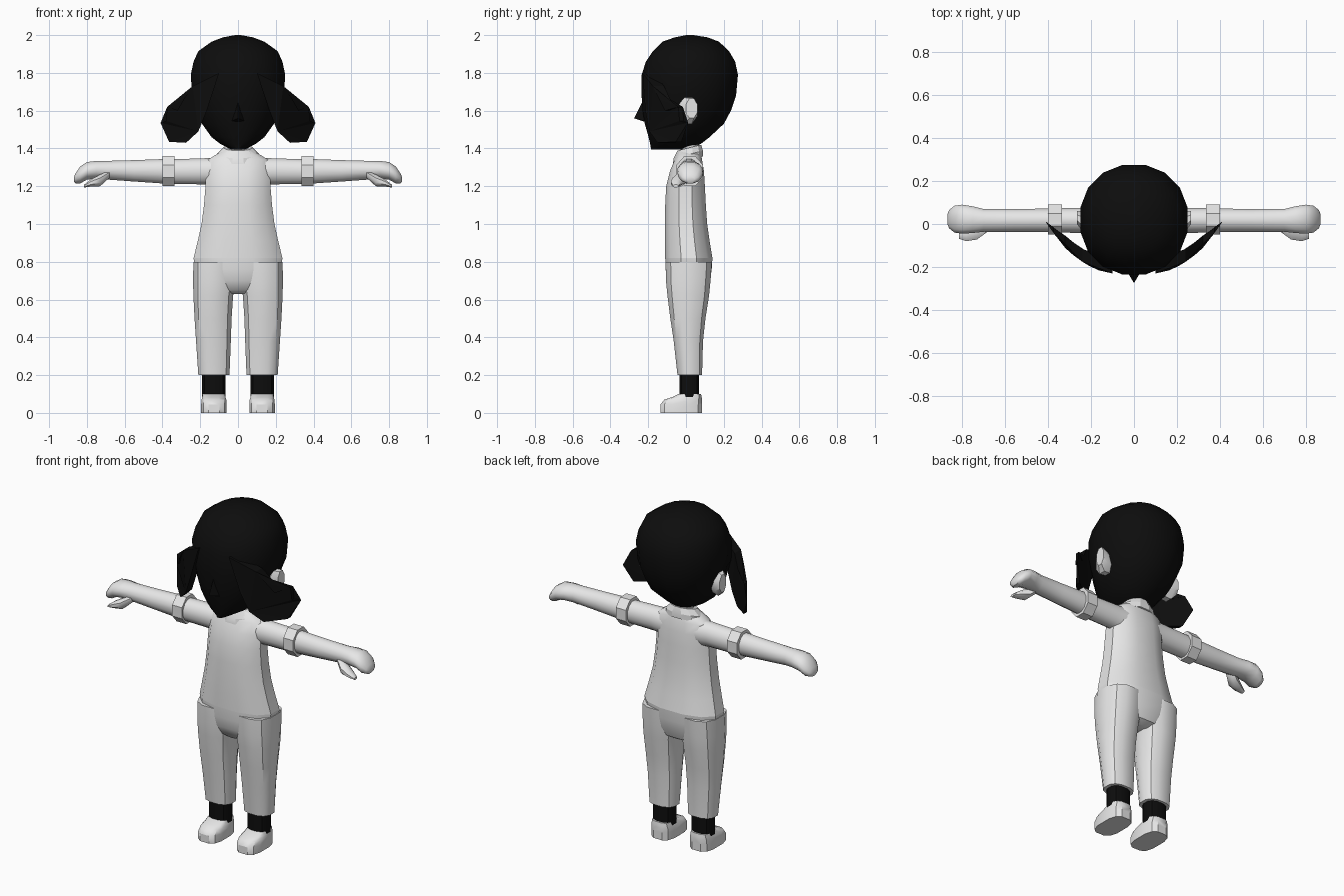
import bpy, bmesh, math
from mathutils import Vector

if "Cube" in bpy.data.objects:
    bpy.data.objects.remove(bpy.data.objects["Cube"])


def material(name, rgb):
    m = bpy.data.materials.new(name)
    m.diffuse_color = (*rgb, 1)
    m.use_nodes = True
    m.node_tree.nodes["Principled BSDF"].inputs["Base Color"].default_value = m.diffuse_color
    return m


GREY = material("light grey", (0.8, 0.8, 0.8))
BLACK = material("black", (0.004, 0.004, 0.004))


def finish(name, bm, mat, mirror=False, angle=35):
    bmesh.ops.recalc_face_normals(bm, faces=bm.faces[:])
    me = bpy.data.meshes.new(name)
    bm.to_mesh(me)
    bm.free()
    me.materials.append(mat)
    ob = bpy.data.objects.new(name, me)
    bpy.context.collection.objects.link(ob)
    if mirror:
        ob.modifiers.new("mirror", "MIRROR").use_mirror_merge = False
    bpy.ops.object.select_all(action="DESELECT")
    bpy.context.view_layer.objects.active = ob
    ob.select_set(True)
    if angle:
        bpy.ops.object.shade_smooth_by_angle(angle=math.radians(angle))
    return ob


def loft(name, sections, mat, axis="z", n=12, power=1.0, tilt=0.0, **kw):
    """Sections are (position, a0, a1, b0, b1): extents across the axis.
    axis z: a = x, b = y.  axis x: a = y, b = z."""
    bm = bmesh.new()
    rings = []
    for p, a0, a1, b0, b1 in sections:
        ring = []
        for i in range(n):
            t = 2 * math.pi * (i + 0.5) / n
            c, s = math.cos(t), math.sin(t)
            k = 1 / max(abs(math.cos(2 * math.pi * (j + 0.5) / n)) for j in range(n))
            a = (a0 + a1) / 2 + (a1 - a0) / 2 * math.copysign(abs(c * k) ** power, c)
            b = (b0 + b1) / 2 + (b1 - b0) / 2 * math.copysign(abs(s * k) ** power, s)
            co = (a, b, p + tilt * b) if axis == "z" else (p, a, b)
            ring.append(bm.verts.new(co))
        rings.append(ring)
    for r, q in zip(rings, rings[1:]):
        for i in range(n):
            j = (i + 1) % n
            bm.faces.new((r[i], r[j], q[j], q[i]))
    bm.faces.new(rings[0])
    bm.faces.new(rings[-1])
    return finish(name, bm, mat, **kw)


def sym(z, w, y0, y1):
    return (z, -w, w, y0, y1)


# Shirt body, up to the sloping shoulders
loft("shirt", [sym(0.82, .235, -.11, .14), sym(0.91, .213, -.112, .125),
               sym(1.0, .193, -.112, .112), sym(1.1, .18, -.11, .105),
               sym(1.2, .172, -.105, .10), sym(1.28, .17, -.085, .095),
               sym(1.34, .16, -.06, .085), sym(1.365, .12, -.05, .08),
               sym(1.39, .075, -.04, .075)], GREY, power=.85)

# Neck and open collar, lower at the front
loft("neck", [sym(1.3, .055, -.03, .07), sym(1.45, .055, -.03, .07)], GREY)
loft("collar", [sym(1.335, .115, -.07, .09), sym(1.365, .11, -.065, .09),
                sym(1.4, .075, -.045, .08)], GREY, tilt=.25, angle=20)

# Trousers: hips and two legs
loft("hips", [sym(0.63, .04, -.06, .08), sym(0.65, .14, -.08, .11),
              sym(0.70, .2, -.10, .128), sym(0.76, .23, -.108, .136),
              sym(0.82, .235, -.11, .14)], GREY, power=.85)
loft("trouser_leg", [(0.2, .045, .21, -.045, .085), (0.38, .038, .222, -.065, .09),
                     (0.5, .034, .23, -.083, .103), (0.62, .026, .236, -.098, .122),
                     (0.70, .012, .238, -.106, .13), (0.8, .01, .236, -.108, .137)],
     GREY, power=.8, mirror=True)

# Socks and shoes
loft("sock", [(0.07, .065, .19, -.035, .07), (0.22, .065, .19, -.035, .07)],
     BLACK, power=.8, mirror=True)
loft("shoe", [(0.0, .06, .195, -.135, .085), (0.045, .06, .195, -.135, .085),
              (0.07, .062, .193, -.115, .085), (0.083, .066, .19, -.075, .083),
              (0.1, .07, .186, -.04, .08)], GREY, power=.65, mirror=True)

# Sleeves, rolled cuffs and arms with mitten hands
loft("sleeve", [(.10, -.045, .08, 1.2, 1.35), (.18, -.042, .075, 1.21, 1.348),
                (.36, -.04, .075, 1.212, 1.342)], GREY, axis="x", mirror=True)
loft("sleeve_cuff", [(.335, -.05, .09, 1.2, 1.36), (.4, -.05, .09, 1.2, 1.36)],
     GREY, axis="x", n=8, mirror=True)
loft("arm", [(.36, -.038, .072, 1.212, 1.345), (.55, -.037, .07, 1.225, 1.338),
             (.7, -.036, .07, 1.236, 1.334), (.75, -.042, .082, 1.24, 1.334),
             (.8, -.045, .09, 1.235, 1.328), (.835, -.04, .085, 1.215, 1.305),
             (.86, -.02, .065, 1.215, 1.268), (.868, .0, .045, 1.225, 1.25)],
     GREY, axis="x", mirror=True, angle=50)
loft("thumb", [(.68, -.035, .02, 1.245, 1.285), (.73, -.072, .0, 1.2, 1.262),
               (.78, -.08, -.025, 1.198, 1.235), (.815, -.068, -.04, 1.193, 1.208)],
     GREY, axis="x", n=8, mirror=True, angle=50)

# Head, with the hair as one mass
loft("head", [sym(1.395, .035, -.185, .02), sym(1.425, .095, -.19, .08),
              sym(1.46, .14, -.198, .125), sym(1.53, .19, -.218, .2),
              sym(1.6, .215, -.23, .238), sym(1.68, .243, -.235, .265),
              sym(1.79, .25, -.235, .275), sym(1.86, .235, -.212, .26),
              sym(1.915, .21, -.175, .228), sym(1.965, .14, -.125, .175),
              sym(1.988, .08, -.06, .115), sym(2.0, .015, .0, .04)],
     BLACK, n=16, power=.95)

# Pointed nose
bm = bmesh.new()
tip = bm.verts.new((0, -.275, 1.56))
base = [bm.verts.new(c) for c in ((0, -.22, 1.67), (.045, -.2, 1.54),
                                  (0, -.2, 1.535), (-.045, -.2, 1.54))]
for i in range(4):
    bm.faces.new((tip, base[i], base[(i + 1) % 4]))
bm.faces.new(base)
finish("nose", bm, BLACK, angle=0)

# Ears
loft("ear", [(.17, -.035, .045, 1.54, 1.66), (.235, -.04, .06, 1.53, 1.67),
             (.265, .0, .06, 1.56, 1.665)], GREY, axis="x", n=8, mirror=True)

# Side locks: flat blades swept from the fringe out to flicked, notched tips
outline = [(.10, 1.80), (.24, 1.73), (.285, 1.66), (.32, 1.6), (.375, 1.62),
           (.38, 1.545), (.41, 1.535), (.365, 1.435), (.275, 1.43),
           (.21, 1.49), (.165, 1.6)]


def sweep(x):
    """Depth of the lock at a given distance from the middle."""
    return -.2 + .21 * max(0, (x - .1) / .31) ** 1.7


bm = bmesh.new()
front, back = [], []
for x, z in outline:
    half = .03 * min(1, (.415 - x) / .1)
    front.append(bm.verts.new((x, sweep(x) - half, z)))
    back.append(bm.verts.new((x, sweep(x) + half, z)))
count = len(outline)
for i in range(count):
    j = (i + 1) % count
    bm.faces.new((front[i], front[j], back[j], back[i]))
caps = [bm.faces.new(front), bm.faces.new(back)]
bmesh.ops.triangulate(bm, faces=caps)
finish("side_lock", bm, BLACK, mirror=True, angle=0)
